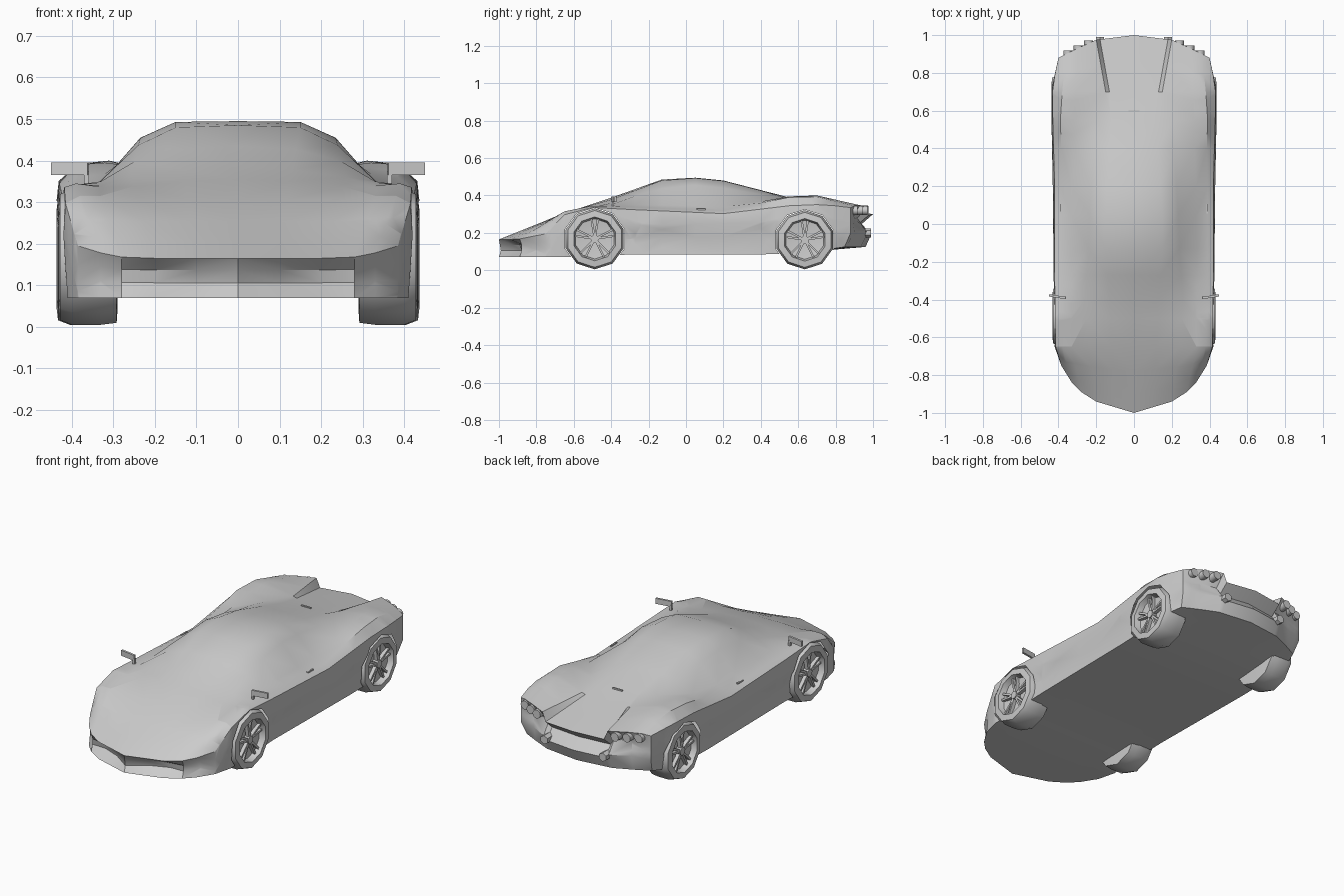
import bpy, bmesh, math
from mathutils import Matrix, Vector

if "Cube" in bpy.data.objects:
    bpy.data.objects.remove(bpy.data.objects["Cube"])

paint = bpy.data.materials.new("plain_grey")
paint.use_nodes = True
GREY = (0.6, 0.6, 0.6, 1)
paint.diffuse_color = GREY
paint.node_tree.nodes["Principled BSDF"].inputs["Base Color"].default_value = GREY


def make_object(name, bm, angle=35):
    bmesh.ops.recalc_face_normals(bm, faces=bm.faces)
    mesh = bpy.data.meshes.new(name)
    bm.to_mesh(mesh)
    bm.free()
    mesh.materials.append(paint)
    obj = bpy.data.objects.new(name, mesh)
    bpy.context.collection.objects.link(obj)
    bpy.ops.object.select_all(action="DESELECT")
    obj.select_set(True)
    bpy.context.view_layer.objects.active = obj
    bpy.ops.object.shade_smooth_by_angle(angle=math.radians(angle))


def sample(keys, t):
    """Linear interpolation of (t, value, value...) keys."""
    if t <= keys[0][0]:
        return keys[0][1:]
    for a, b in zip(keys, keys[1:]):
        if t <= b[0]:
            f = (t - a[0]) / (b[0] - a[0])
            return tuple(p + (q - p) * f for p, q in zip(a[1:], b[1:]))
    return keys[-1][1:]


def box(bm, centre, size, turn=0):
    bmesh.ops.create_cube(bm, size=1, matrix=Matrix.Translation(centre)
                          @ Matrix.Rotation(turn, 4, "Z") @ Matrix.Diagonal((*size, 1)))


def rod(bm, centre, radius, depth, sides, axis):
    bmesh.ops.create_cone(bm, cap_ends=True, segments=sides, radius1=radius,
                          radius2=radius, depth=depth, matrix=Matrix.Translation(centre)
                          @ Matrix.Rotation(math.pi / 2, 4, axis))


# Guide lines of the body from nose to tail: station, half width, height
spine = [(-1, 0, .165), (-.65, 0, .305), (-.4, 0, .388), (-.13, 0, .485),
         (.05, 0, .495), (.2, 0, .48), (.55, 0, .39), (.7, 0, .355), (1, 0, .3)]
ridge = [(-1, .1, .165), (-.65, .12, .308), (-.4, .13, .378), (-.13, .15, .48),
         (.05, .15, .493), (.2, .14, .478), (.55, .12, .388), (.7, .13, .355), (1, .18, .295)]
shoulder = [(-1, .2, .165), (-.65, .24, .305), (-.4, .26, .36), (-.13, .24, .437),
            (.05, .235, .455), (.2, .225, .44), (.55, .2, .38), (.7, .15, .362), (1, .2, .345)]
belt = [(-1, .28, .168), (-.65, .33, .315), (-.4, .33, .35), (-.13, .335, .348),
        (.2, .33, .34), (.4, .32, .368), (.55, .32, .395), (.7, .31, .4), (1, .3, .348)]
crest = [(-1, .33, .178), (-.65, .38, .315), (-.5, .39, .345), (.2, .39, .32),
         (.4, .385, .36), (.55, .39, .39), (.7, .38, .393), (1, .36, .345)]
edge = [(-1, .385, .195), (-.65, .415, .297), (-.5, .418, .336), (-.3, .42, .325),
        (.2, .42, .303), (.55, .43, .345), (.75, .432, .353), (1, .4, .335)]
flank = [(-1, .385, .15), (-.65, .42, .22), (-.3, .425, .24), (.2, .43, .25),
         (.7, .44, .27), (1, .4, .27)]
waist = [(-1, .385, .11), (-.65, .415, .14), (-.3, .405, .17), (.2, .41, .18),
         (.7, .435, .2), (1, .4, .2)]
sill = [(-1, .385, .07), (-.65, .41, .07), (-.3, .41, .085), (.5, .42, .085),
        (.8, .42, .11), (1, .385, .125)]
top_lines = [spine, ridge, shoulder, belt, crest, edge]

# Plan curves that sweep the nose and the tail back towards the sides
nose_plan = [(0, -1), (.2, -.94), (.31, -.87), (.385, -.75)]
tail_plan = [(0, 1), (.2, .975), (.27, .945), (.4, .88)]
stations = [-1, -.9, -.78, -.65, -.5, -.4, -.27, -.13, .05, .2, .4, .55, .7, .85, 1]


def sweep(t, line, tuck=0):
    if t < -.65:
        end = sample(nose_plan, line[0][1])[0]
        return -.65 + (t + .65) / .35 * (-.65 - end)
    if t > .7:
        end = sample(tail_plan, line[-1][1])[0] - tuck
        return .7 + (t - .7) / .3 * (end - .7)
    return t


def section(t):
    ring = []
    for line in top_lines + [flank, waist]:
        x, z = sample(line, t)
        ring.append(Vector((x, sweep(t, line), z)))
    floor_z = sample(sill, t)[1]
    for line in [sill] + top_lines[4::-1]:
        ring.append(Vector((sample(line, t)[0], sweep(t, line, .04), floor_z)))
    return ring


def cap(ring, depths):
    """Columns of an end face, with its middle points pushed inwards."""
    columns = []
    for i, (d1, d2) in enumerate(depths):
        top, low = ring[i], ring[13 - i]
        mid = [Vector((top.x, top.y + d, top.z + (low.z - top.z) * f))
               for d, f in ((d1, .3), (d2, .62))]
        columns.append([top, *mid, low])
    columns.append(ring[5:9])
    return columns


def add_grid(bm, rows, side):
    verts = [[bm.verts.new((p.x * side, p.y, p.z)) for p in row] for row in rows]
    for a, b in zip(verts, verts[1:]):
        for i in range(len(a) - 1):
            bm.faces.new((a[i], a[i + 1], b[i + 1], b[i]))


SIDES = 10
wheels = {"front": (-.488, .163, 0), "rear": (.635, .158, .005)}


def cut_arch(bm, y, radius):
    """Slice the flanks along a polygon and remove the faces inside it."""
    centre = Vector((0, y, radius + .005))
    reach = (radius + .004) * math.cos(math.pi / SIDES)
    normals = []
    for k in range(SIDES):
        a = (k + .5) * math.tau / SIDES
        normals.append(Vector((0, math.sin(a), math.cos(a))))
    for n in normals:
        faces = [f for f in bm.faces if abs(f.calc_center_median().x) > .31
                 and abs(f.calc_center_median().y - y) < .3]
        edges = {e for f in faces for e in f.edges}
        verts = {v for f in faces for v in f.verts}
        bmesh.ops.bisect_plane(bm, geom=[*faces, *edges, *verts], dist=.0001,
                               plane_co=centre + n * reach, plane_no=n)
    inside = []
    for f in bm.faces:
        c = f.calc_center_median()
        if abs(c.x) > .31 and all((c - centre).dot(n) < reach for n in normals):
            inside.append(f)
    bmesh.ops.delete(bm, geom=inside, context="FACES")


# Body shell with recessed front intakes and rear panel, open at the arches
bm = bmesh.new()
rings = [section(t) for t in stations]
intake = [(.005, .01), (.04, .05), (.05, .06), (.01, .01), (.03, .04)]
tail = [(-.06, -.01), (-.06, -.01), (-.06, -.01), (-.03, -.02), (-.01, 0)]
for side in (1, -1):
    for rows in (rings, cap(rings[0], intake), cap(rings[-1], tail)):
        add_grid(bm, rows, side)
bmesh.ops.remove_doubles(bm, verts=bm.verts, dist=.0005)
for y, radius, _ in wheels.values():
    cut_arch(bm, y, radius)
make_object("body", bm, 30)


# Wheels: turned tyre and rim, with paired spokes and a hub
def wheel(name, side, y, radius, shift):
    bm = bmesh.new()
    profile = [(0, .29), (.8, .29), (.97, .292), (1, .33), (1, .4), (.93, .428),
               (.72, .432), (.66, .4), (0, .385)]
    points = [bm.verts.new((x + shift, 0, r * radius)) for r, x in profile]
    edges = [bm.edges.new(pair) for pair in zip(points, points[1:])]
    bmesh.ops.spin(bm, geom=points + edges, cent=(0, 0, 0), axis=(1, 0, 0),
                   angle=math.tau, steps=SIDES, use_duplicate=False)
    bmesh.ops.remove_doubles(bm, verts=bm.verts, dist=.0005)
    for k in range(5):
        for lean in (-.16, .16):
            turn = Matrix.Rotation(k * math.tau / 5 + lean, 4, "X")
            bmesh.ops.create_cube(bm, size=1, matrix=turn @ Matrix.Translation(
                (.405 + shift, 0, radius * .37)) @ Matrix.Diagonal((.02, .011, radius * .66, 1)))
    rod(bm, (.405 + shift, 0, 0), .022, .03, 10, "Y")
    bmesh.ops.transform(bm, verts=bm.verts,
                        matrix=Matrix.Translation((0, y, radius + .005))
                        @ Matrix.Diagonal((side, 1, 1, 1)))
    make_object(name, bm, 40)


for side, word in ((1, "left"), (-1, "right")):
    for place, (y, radius, shift) in wheels.items():
        wheel(f"{place}_{word}_wheel", side, y, radius, shift)

    # Door mirror on a short stalk
    bm = bmesh.new()
    box(bm, (side * .405, -.385, .38), (.09, .012, .03), side * .16)
    box(bm, (side * .365, -.39, .357), (.012, .012, .035))
    make_object(f"{word}_mirror", bm)

    # Door handle
    bm = bmesh.new()
    box(bm, (side * .388, .08, .327), (.008, .05, .008))
    make_object(f"{word}_door_handle", bm)

    # Row of three round tail lights
    bm = bmesh.new()
    for x in (.24, .295, .35):
        y = sample(tail_plan, x)[0]
        rod(bm, (side * x, y - .012, .32), .024, .05, 12, "X")
    make_object(f"{word}_tail_lights", bm)

    # Exhaust pipe
    bm = bmesh.new()
    rod(bm, (side * .18, .955, .2), .024, .07, 6, "X")
    make_object(f"{word}_exhaust", bm)

# Small vent on the rear deck
bm = bmesh.new()
box(bm, (0, .6, .381), (.06, .008, .008))
make_object("deck_vent", bm)
